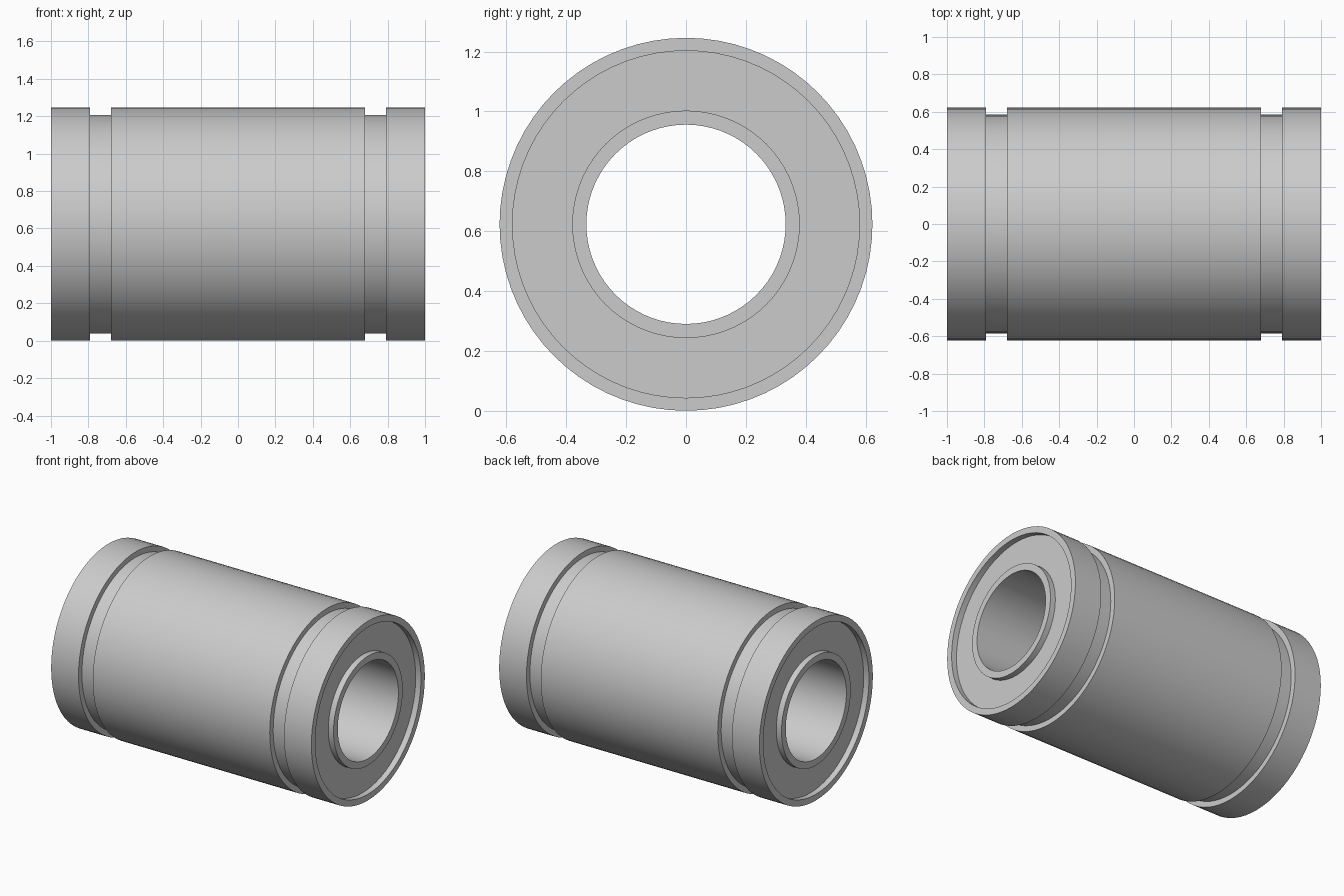
import bpy, bmesh
from math import tau, cos, sin, radians

SEGMENTS = 72
OUTER, GROOVE, RECESS = 0.623, 0.585, 0.58   # radii of the outer shell
SLEEVE, BORE = 0.38, 0.333                   # radii of the inner sleeve
END, FLOOR = 1.0, 0.96                       # end plane and recess floor

cube = bpy.data.objects.get("Cube")
if cube:
    bpy.data.objects.remove(cube, do_unlink=True)

steel = bpy.data.materials.new("grey_steel")
steel.use_nodes = True
colour = (0.6, 0.6, 0.6, 1)
steel.diffuse_color = colour
steel.node_tree.nodes["Principled BSDF"].inputs["Base Color"].default_value = colour


def lathe(name, profile):
    """Revolve (x, radius) points about the long axis."""
    bm = bmesh.new()
    rings = []
    for x, r in profile:
        rings.append([bm.verts.new((x, r * cos(tau * i / SEGMENTS),
                                    OUTER + r * sin(tau * i / SEGMENTS)))
                      for i in range(SEGMENTS)])
    for a, b in zip(rings, rings[1:]):
        for i in range(SEGMENTS):
            j = (i + 1) % SEGMENTS
            bm.faces.new((a[i], b[i], b[j], a[j]))
    mesh = bpy.data.meshes.new(name)
    bm.to_mesh(mesh)
    bm.free()
    mesh.materials.append(steel)
    obj = bpy.data.objects.new(name, mesh)
    bpy.context.collection.objects.link(obj)
    bpy.ops.object.select_all(action="DESELECT")
    obj.select_set(True)
    bpy.context.view_layer.objects.active = obj
    bpy.ops.object.shade_smooth_by_angle(angle=radians(30))


def mirrored(half):
    """Complete a profile that runs from the left end to the middle."""
    return half + [(-x, r) for x, r in reversed(half)]


# Outer shell with two retaining-ring grooves and raised end rims
lathe("outer_shell", mirrored([(-END, RECESS), (-END, OUTER), (-0.79, OUTER),
                               (-0.79, GROOVE), (-0.68, GROOVE), (-0.68, OUTER)]))

# Recessed end seals, including the inside wall of each shell rim
seal = [(-END, SLEEVE), (-FLOOR, SLEEVE), (-FLOOR, RECESS), (-END, RECESS)]
lathe("right_end_seal", seal)
lathe("left_end_seal", [(-x, r) for x, r in reversed(seal)])

# Inner sleeve: end lips and through bore
lathe("inner_sleeve", [(END, SLEEVE), (END, BORE), (-END, BORE), (-END, SLEEVE)])
